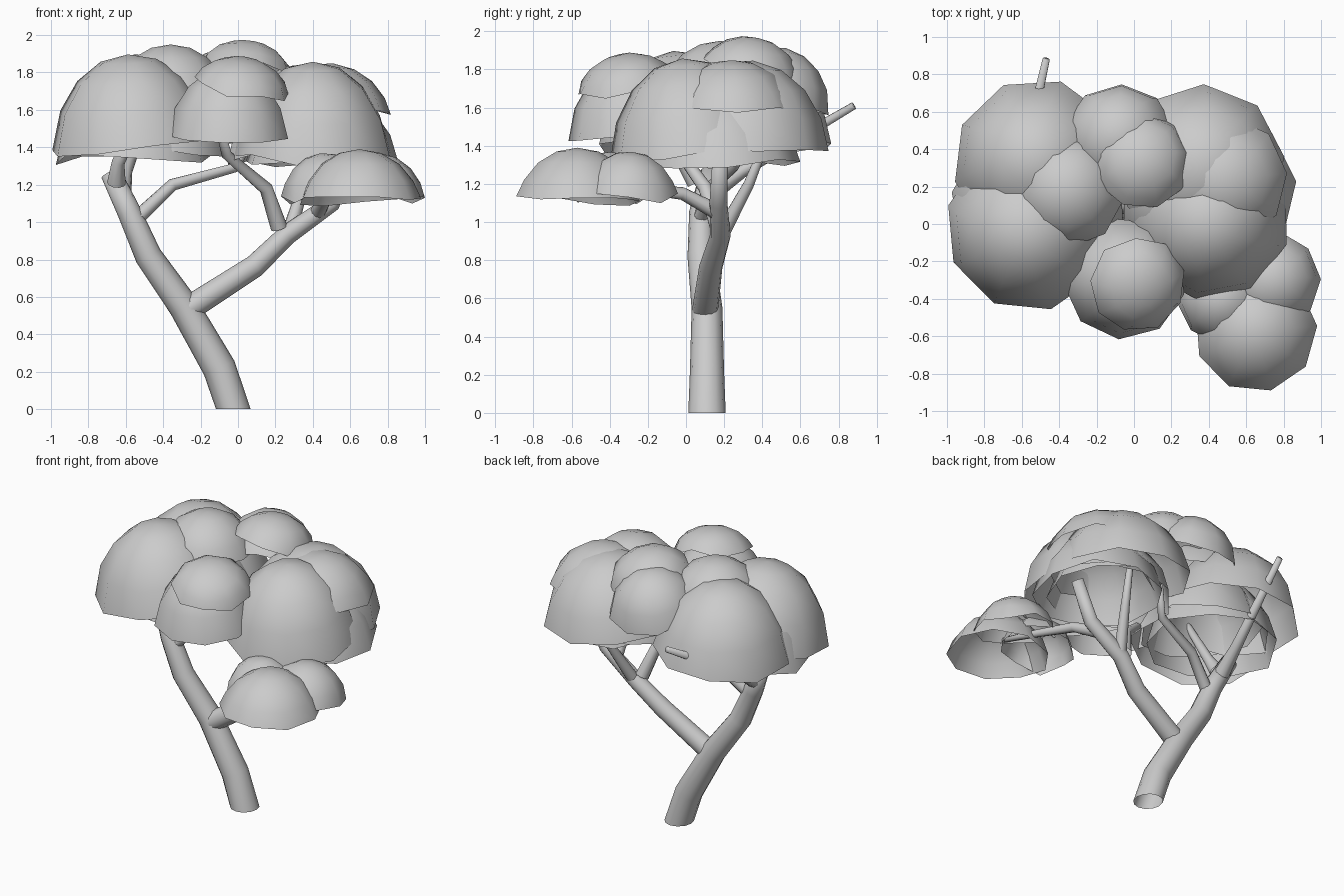
import bpy, bmesh, math, random
from mathutils import Vector

if "Cube" in bpy.data.objects:
    bpy.data.objects.remove(bpy.data.objects["Cube"])

random.seed(4)


def finish(bm, name):
    for f in bm.faces:
        f.smooth = True
    me = bpy.data.meshes.new(name)
    bm.to_mesh(me)
    bm.free()
    ob = bpy.data.objects.new(name, me)
    bpy.context.collection.objects.link(ob)
    return ob


def tube(name, pts, r0, r1, sides=10):
    """Open-bottomed limb through points, tapering from r0 to r1."""
    bm = bmesh.new()
    P = [Vector(p) for p in pts]
    rings = []
    for i, p in enumerate(P):
        d = (P[min(i + 1, len(P) - 1)] - P[max(i - 1, 0)]).normalized()
        q = Vector((0, 0, 1)).rotation_difference(d)
        r = r0 + (r1 - r0) * i / (len(P) - 1)
        ring = []
        for k in range(sides):
            a = math.tau * k / sides
            co = p + q @ Vector((math.cos(a), math.sin(a), 0)) * r
            if p.z == 0:
                co.z = 0
            ring.append(bm.verts.new(co))
        rings.append(ring)
    for a, b in zip(rings, rings[1:]):
        for k in range(sides):
            j = (k + 1) % sides
            bm.faces.new((a[k], a[j], b[j], b[k]))
    bm.faces.new(rings[-1])
    return finish(bm, name)


def cap(name, x, y, z, r, h, tx=0, ty=0, sides=9, rings=4):
    """Open leaf dome: rim centre, radius r, height h, leaning towards (tx, ty)."""
    bm = bmesh.new()
    q = Vector((0, 0, 1)).rotation_difference(Vector((tx, ty, 1)).normalized())
    c = Vector((x, y, z))
    end = math.radians(78)
    top = bm.verts.new(c + q @ Vector((0, 0, h)))
    phase = random.uniform(0, math.tau)
    prev = None
    for i in range(1, rings + 1):
        t = end * i / rings
        rr = r * math.sin(t) / math.sin(end)
        ring = []
        for k in range(sides):
            a = phase + math.tau * k / sides
            dz = h * (math.cos(t) - math.cos(end)) / (1 - math.cos(end))
            if i == rings:
                dz += random.uniform(-0.03, 0.03)
            ring.append(bm.verts.new(c + q @ Vector((rr * math.cos(a), rr * math.sin(a), dz))))
        for k in range(sides):
            j = (k + 1) % sides
            if prev:
                bm.faces.new((prev[k], ring[k], ring[j], prev[j]))
            else:
                bm.faces.new((top, ring[k], ring[j]))
        prev = ring
    return finish(bm, name)


# Trunk and main fork
tube("trunk", [(-.025, .11, 0), (-.10, .11, .22), (-.29, .11, .55), (-.48, .08, .82),
               (-.58, .08, 1.05), (-.68, .13, 1.26)], .098, .055, 12)
tube("right_fork", [(-.26, .10, .54), (.09, .13, .765), (.26, .18, .93),
                    (.50, .17, 1.10), (.62, .18, 1.35)], .068, .04, 12)
# Secondary branches
tube("back_twig", [(-.62, .13, 1.15), (-.60, .30, 1.27), (-.47, .88, 1.61)], .05, .02)
tube("left_front_branch", [(-.65, .05, 1.21), (-.64, -.02, 1.32), (-.5, -.1, 1.6)], .05, .02)
tube("left_inner_branch", [(-.53, .08, 1.03), (-.35, .15, 1.20), (-.02, .25, 1.29),
                           (.08, .35, 1.45)], .04, .02)
tube("right_inner_branch", [(.22, .17, .97), (.15, .10, 1.18), (-.06, -.03, 1.36),
                            (-.12, -.2, 1.58)], .045, .02)
tube("right_back_branch", [(.28, .2, .96), (.35, .33, 1.2), (.4, .45, 1.5)], .04, .018)
tube("low_branch", [(.43, .15, 1.06), (.48, -.02, 1.15), (.58, -.28, 1.18),
                    (.65, -.55, 1.22)], .042, .016)

# Left leaf domes
cap("left_front_leaves", -.56, -.02, 1.42, .45, .48, -.06, -.1)
cap("left_back_leaves", -.52, .33, 1.42, .45, .48, -.06, .08)
cap("left_top_leaves", -.36, .18, 1.70, .31, .25)
cap("left_low_leaves", -.56, .10, 1.33, .42, .50)
cap("left_inner_leaves", -.44, .14, 1.40, .40, .40, .1)
# Right leaf domes
cap("right_front_leaves", .40, .03, 1.36, .44, .50, 0, -.1)
cap("right_back_leaves", .36, .30, 1.42, .45, .43, .06, .12)
cap("right_top_leaves", .48, .24, 1.60, .34, .25, .12)
cap("right_low_leaves", .45, .18, 1.30, .42, .42)
cap("right_inner_leaves", .32, .14, 1.36, .40, .38, -.08)
# Middle leaf domes, front and back
cap("front_low_leaves", -.05, -.29, 1.47, .33, .36, 0, -.06)
cap("front_top_leaves", .02, -.32, 1.72, .26, .16, .2, -.25)
cap("back_top_leaves", .04, .34, 1.79, .27, .18, .12, .22)
cap("back_low_leaves", -.08, .46, 1.65, .30, .27, 0, .25)
# Low corner leaf domes
cap("corner_front_leaves", .65, -.57, 1.11, .33, .28)
cap("corner_back_leaves", .74, -.30, 1.15, .26, .22, .12, .08)
cap("corner_inner_leaves", .47, -.40, 1.15, .24, .22, -.15)
